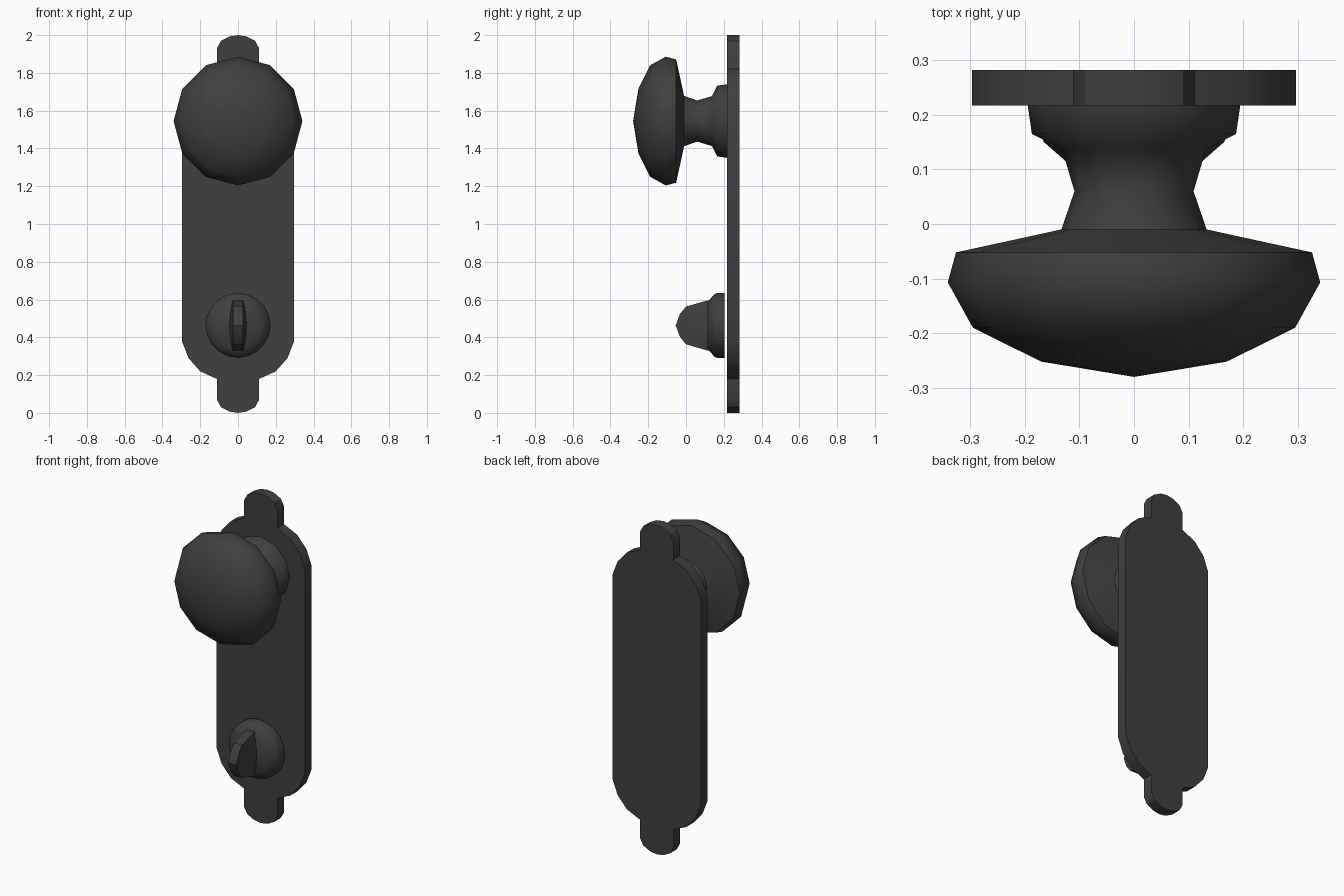
import bpy, bmesh, math

cube = bpy.data.objects.get("Cube")
if cube:
    bpy.data.objects.remove(cube, do_unlink=True)

# One dark metal for every part
metal = bpy.data.materials.new("dark_metal")
metal.use_nodes = True
colour = (0.05, 0.05, 0.05, 1)
metal.diffuse_color = colour
metal.node_tree.nodes["Principled BSDF"].inputs["Base Color"].default_value = colour


def finish(bm, name, smooth_angle=None):
    bmesh.ops.remove_doubles(bm, verts=bm.verts, dist=1e-5)
    bmesh.ops.recalc_face_normals(bm, faces=bm.faces)
    mesh = bpy.data.meshes.new(name)
    bm.to_mesh(mesh)
    bm.free()
    mesh.materials.append(metal)
    obj = bpy.data.objects.new(name, mesh)
    bpy.context.collection.objects.link(obj)
    if smooth_angle:
        bpy.ops.object.select_all(action='DESELECT')
        obj.select_set(True)
        bpy.context.view_layer.objects.active = obj
        bpy.ops.object.shade_smooth_by_angle(angle=math.radians(smooth_angle))
    return obj


def turned(name, profile, z, sides, smooth_angle):
    """Spin a (radius, y) profile around a front-to-back axis at height z."""
    bm = bmesh.new()
    verts = [bm.verts.new((0, y, z + r)) for r, y in profile]
    edges = [bm.edges.new(pair) for pair in zip(verts, verts[1:])]
    bmesh.ops.spin(bm, geom=verts + edges, cent=(0, 0, z), axis=(0, 1, 0),
                   angle=math.tau, steps=sides, use_duplicate=False)
    return finish(bm, name, smooth_angle)


# Back plate: one quarter outline mirrored to all four corners
quarter = [(0.297, 0.62), (0.262, 0.71), (0.20, 0.78), (0.112, 0.82),
           (0.112, 0.93), (0.09, 0.97), (0.045, 0.993), (0, 1)]
half = quarter + [(-x, h) for x, h in quarter[-2::-1]]
outline = half + [(-x, -h) for x, h in half]
bm = bmesh.new()
face = bm.faces.new([bm.verts.new((x, 0.217, 1 + h)) for x, h in outline])
back = bmesh.ops.extrude_face_region(bm, geom=[face])["geom"]
bmesh.ops.translate(bm, vec=(0, 0.065, 0),
                    verts=[v for v in back if isinstance(v, bmesh.types.BMVert)])
finish(bm, "back_plate", 30)

# Door knob with its waisted neck and collar
turned("door_knob",
       [(0, -0.28), (0.17, -0.252), (0.295, -0.19), (0.341, -0.107),
        (0.326, -0.052), (0.133, -0.01), (0.109, 0.06), (0.132, 0.137),
        (0.187, 0.165), (0.195, 0.22)], 1.545, 12, 55)

# Round base of the thumb turn
turned("thumb_turn_base",
       [(0, 0.115), (0.125, 0.115), (0.165, 0.15), (0.172, 0.165),
        (0.172, 0.205), (0, 0.205)], 0.463, 20, 50)

# Thumb turn: a blade with a curved narrow front, swelling at its base
rows = [(0.132, 0.112, 0.028), (0.1, 0, 0.036), (0.06, -0.032, 0.042),
        (0, -0.055, 0.047)]
rows += [(-h, y, w) for h, y, w in rows[-2::-1]]
bm = bmesh.new()
rings = []
for h, y, w in rows:
    z = 0.463 + h
    rings.append([bm.verts.new(p) for p in (
        (-w, 0.13, z), (-0.027, y, z), (0.027, y, z), (w, 0.13, z))])
for a, b in zip(rings, rings[1:]):
    for i in range(4):
        j = (i + 1) % 4
        bm.faces.new((a[i], a[j], b[j], b[i]))
for ring in (rings[0], rings[-1]):
    bm.faces.new(ring)
finish(bm, "thumb_turn_blade", 35)
